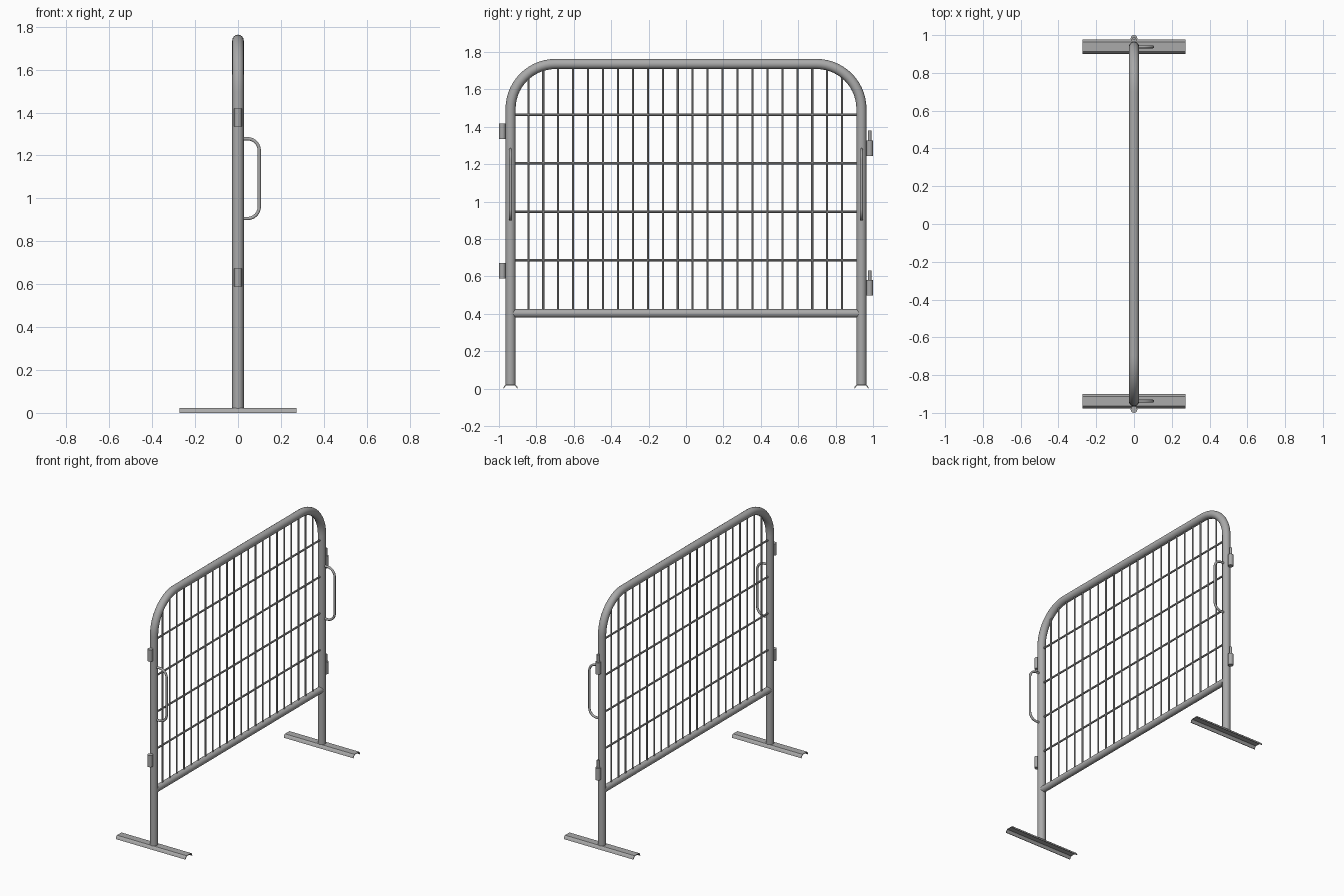
import bpy, math
from mathutils import Vector

if "Cube" in bpy.data.objects:
    bpy.data.objects.remove(bpy.data.objects["Cube"], do_unlink=True)

steel = bpy.data.materials.new("galvanised grey")
steel.use_nodes = True
GREY = (0.4, 0.4, 0.4, 1)
steel.diffuse_color = GREY
steel.node_tree.nodes["Principled BSDF"].inputs["Base Color"].default_value = GREY

POST_Y, TUBE_R, TOP_Z, BEND = 0.938, 0.027, 1.736, 0.24
RAIL_Z = 0.403


def finish(obj):
    obj.data.materials.clear()
    obj.data.materials.append(steel)
    bpy.ops.object.select_all(action='DESELECT')
    obj.select_set(True)
    bpy.context.view_layer.objects.active = obj
    bpy.ops.object.shade_smooth_by_angle(angle=math.radians(40))
    return obj


def rounded(points, radius, steps=10):
    """Round the inner corners of a right-angled path."""
    pts = [Vector(p) for p in points]
    out = [pts[0]]
    for a, b, c in zip(pts, pts[1:], pts[2:]):
        u, v = (a - b).normalized(), (c - b).normalized()
        centre = b + (u + v) * radius
        for i in range(steps + 1):
            t = math.pi / 2 * i / steps
            out.append(centre - v * radius * math.cos(t) - u * radius * math.sin(t))
    return out + [pts[-1]]


def tubes(name, paths, radius, resolution=3):
    """Sweep a round section along every path, as one mesh."""
    curve = bpy.data.curves.new(name, 'CURVE')
    curve.dimensions = '3D'
    curve.bevel_depth = radius
    curve.bevel_resolution = resolution
    curve.use_fill_caps = True
    for path in paths:
        spline = curve.splines.new('POLY')
        spline.points.add(len(path) - 1)
        for point, co in zip(spline.points, path):
            point.co = (*co, 1)
    obj = bpy.data.objects.new(name, curve)
    bpy.context.collection.objects.link(obj)
    bpy.ops.object.select_all(action='DESELECT')
    obj.select_set(True)
    bpy.context.view_layer.objects.active = obj
    bpy.ops.object.convert(target='MESH')
    return finish(bpy.context.view_layer.objects.active)


def extrusion(name, profile, offset):
    """Extrude a closed profile by an offset, with capped ends."""
    n = len(profile)
    verts = [Vector(p) for p in profile]
    verts += [v + Vector(offset) for v in verts]
    faces = [(i, (i + 1) % n, n + (i + 1) % n, n + i) for i in range(n)]
    faces += [tuple(reversed(range(n))), tuple(range(n, 2 * n))]
    mesh = bpy.data.meshes.new(name)
    mesh.from_pydata(verts, [], faces)
    obj = bpy.data.objects.new(name, mesh)
    bpy.context.collection.objects.link(obj)
    return finish(obj)


def frame_height(y):
    """Height of the frame centre line above a given y."""
    over = abs(y) - (POST_Y - BEND)
    if over <= 0:
        return TOP_Z
    return TOP_Z - BEND + math.sqrt(BEND ** 2 - over ** 2)


# Bent outer frame and lower rail
tubes("outer_frame", [rounded([(0, -POST_Y, 0.018), (0, -POST_Y, TOP_Z),
                               (0, POST_Y, TOP_Z), (0, POST_Y, 0.018)], BEND, 14)], TUBE_R, 6)
tubes("lower_rail", [[(0, -POST_Y, RAIL_Z), (0, POST_Y, RAIL_Z)]], 0.0225, 6)

# Mesh infill
bar_ys = [-0.843 + 0.0799 * i for i in range(22)]
tubes("vertical_bars", [[(0, y, RAIL_Z), (0, y, frame_height(y))] for y in bar_ys], 0.0055, 2)
bar_zs = [0.687 + 0.259 * i for i in range(4)]
tubes("horizontal_bars", [[(0, -POST_Y, z), (0, POST_Y, z)] for z in bar_zs], 0.0065, 2)

for side, end in ((-1, "front"), (1, "back")):
    y = side * POST_Y
    # Carrying handle
    tubes(end + "_handle", [rounded([(0, y, 0.906), (0.099, y, 0.906),
                                     (0.099, y, 1.278), (0, y, 1.278)], 0.055)], 0.008)
    # Shallow folded channel foot
    outer = [(-0.039, 0), (-0.035, 0.013), (-0.025, 0.022),
             (0.025, 0.022), (0.035, 0.013), (0.039, 0)]
    inner = [(w * 0.89, max(0, h - 0.004)) for w, h in reversed(outer)]
    extrusion(end + "_foot", [(-0.272, y + w, h) for w, h in outer + inner], (0.544, 0, 0))

# Hinge sockets at the front, hinge barrels with pins at the back
HINGE_Y = 0.982
for label, socket_z, barrel_z in (("lower", 0.59, 0.497), ("upper", 1.336, 1.245)):
    tubes(label + "_socket", [[(0, -HINGE_Y, socket_z), (0, -HINGE_Y, socket_z + 0.083)]], 0.018, 4)
    tubes(label + "_barrel", [[(0, HINGE_Y, barrel_z), (0, HINGE_Y, barrel_z + 0.083)]], 0.018, 4)
    tubes(label + "_pin", [[(0, HINGE_Y, barrel_z + 0.08), (0, HINGE_Y, barrel_z + 0.136)]], 0.009, 3)
